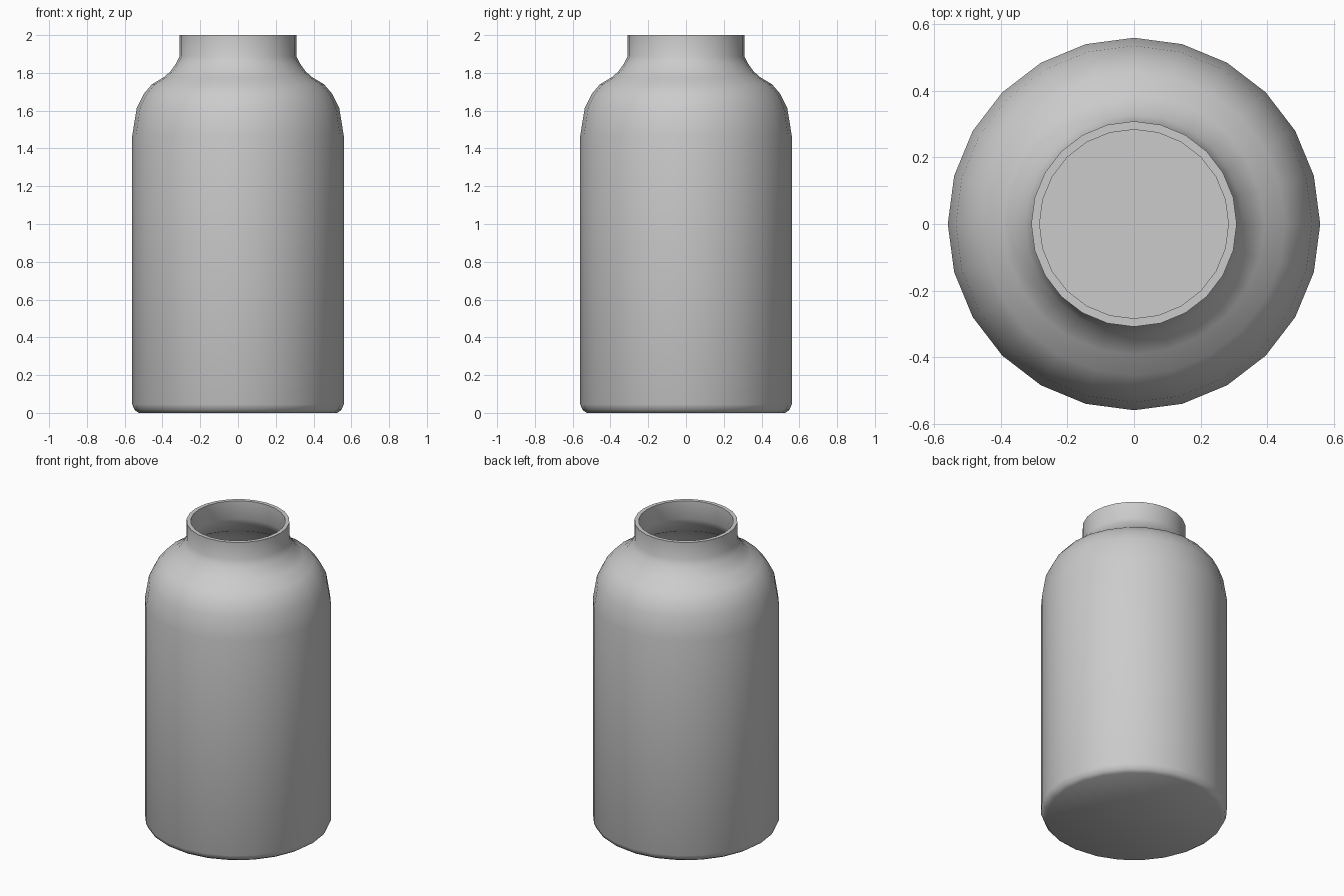
import bpy, bmesh, math
from mathutils import Matrix

if "Cube" in bpy.data.objects:
    bpy.data.objects.remove(bpy.data.objects["Cube"])

SEGMENTS = 24

# Half profile (radius, height): outer wall up to the rim, then down the inner wall
outer = [(0.525, 0.0), (0.547, 0.015), (0.56, 0.045), (0.56, 1.468),
         (0.536, 1.615), (0.498, 1.69), (0.455, 1.74), (0.392, 1.778),
         (0.358, 1.808), (0.328, 1.85), (0.309, 1.887), (0.309, 2.0)]
inner = [(0.284, 2.0), (0.284, 1.88), (0.306, 1.835), (0.342, 1.788),
         (0.38, 1.756), (0.442, 1.718), (0.48, 1.673), (0.512, 1.608),
         (0.535, 1.465), (0.535, 0.05), (0.515, 0.025)]

# Lathe the profile into rings and close base and inner floor
bm = bmesh.new()
rings = []
for r, z in outer + inner:
    rings.append([bm.verts.new((r * math.cos(a), r * math.sin(a), z))
                  for a in (2 * math.pi * i / SEGMENTS for i in range(SEGMENTS))])
for lo, hi in zip(rings, rings[1:]):
    for i in range(SEGMENTS):
        j = (i + 1) % SEGMENTS
        bm.faces.new((lo[i], lo[j], hi[j], hi[i]))
bm.faces.new(rings[0][::-1])
bm.faces.new(rings[-1])
bmesh.ops.recalc_face_normals(bm, faces=bm.faces)

mesh = bpy.data.meshes.new("jar")
bm.to_mesh(mesh)
bm.free()
jar = bpy.data.objects.new("jar", mesh)
bpy.context.collection.objects.link(jar)

# Smooth walls with a crisp rim and base edge
bpy.context.view_layer.objects.active = jar
jar.select_set(True)
bpy.ops.object.shade_smooth_by_angle(angle=math.radians(40))
